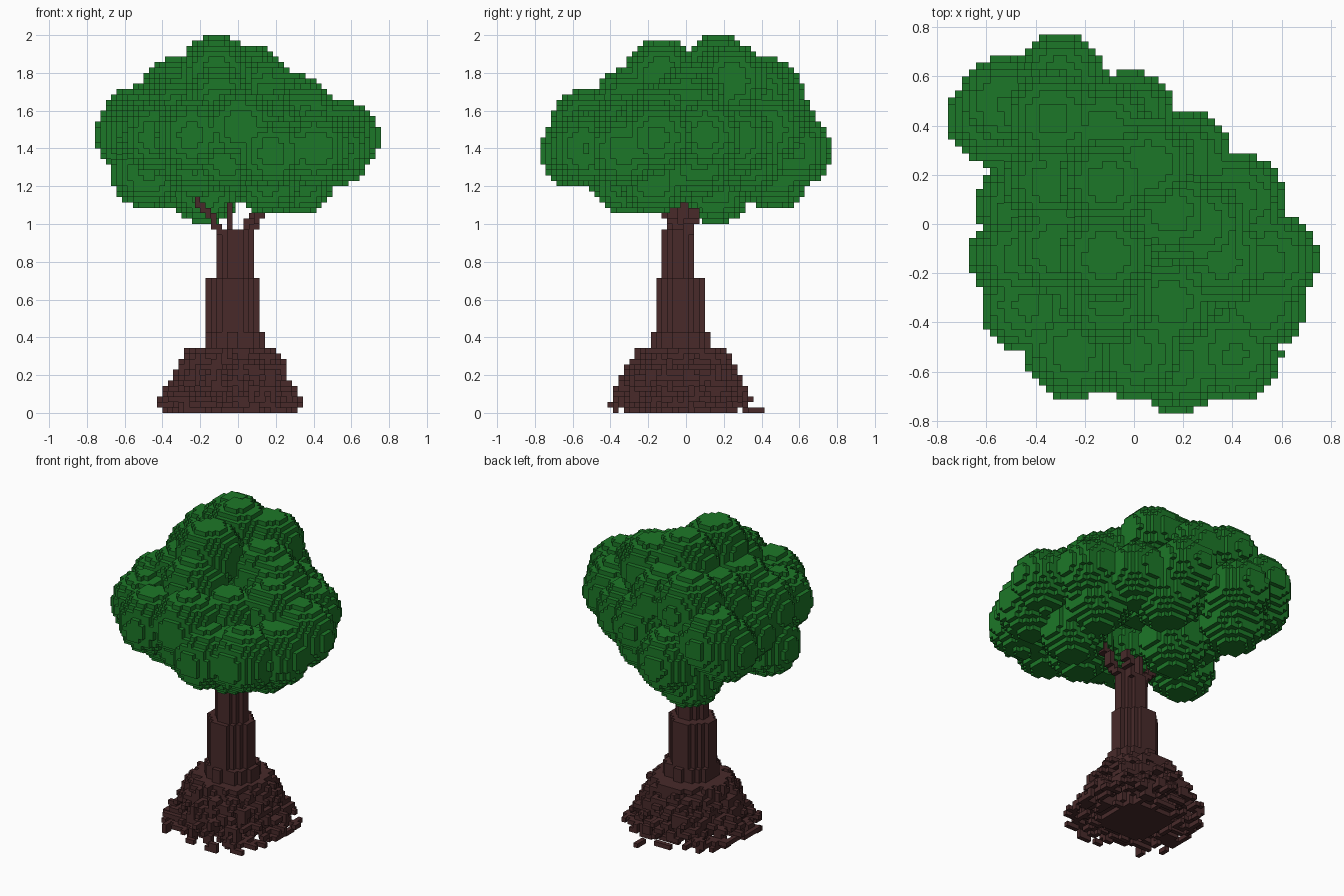
import bpy
import bmesh
import math
import random
from mathutils import Vector

random.seed(4)
S = 1 / 35  # edge length of one cube

cube = bpy.data.objects.get("Cube")
if cube:
    bpy.data.objects.remove(cube, do_unlink=True)


def make_material(name, rgb):
    mat = bpy.data.materials.new(name)
    mat.use_nodes = True
    mat.diffuse_color = (*rgb, 1)
    mat.node_tree.nodes["Principled BSDF"].inputs["Base Color"].default_value = (*rgb, 1)
    return mat


def centre(cell):
    i, j, k = cell
    return Vector((i * S, (j + 0.5) * S, (k + 0.5) * S))


def cell_at(p):
    return (round(p.x / S), math.floor(p.y / S), math.floor(p.z / S))


def ball(middle, radius):
    """Cells whose centres lie inside a sphere."""
    ci, cj, ck = cell_at(middle)
    n = math.ceil(radius / S) + 1
    box = range(-n, n + 1)
    cells = ((ci + a, cj + b, ck + c) for a in box for b in box for c in box)
    return {c for c in cells if 0 <= c[2] < 70 and (centre(c) - middle).length < radius}


def disc(k, x, y, rx, ry, power=2.0):
    """One layer of cells inside a rounded outline."""
    n = range(-18, 19)
    layer = set()
    for i in n:
        for j in n:
            p = centre((i, j, k))
            if (abs(p.x - x) / rx) ** power + (abs(p.y - y) / ry) ** power < 1:
                layer.add((i, j, k))
    return layer


def chips(k, inner, outer, count):
    """Short random strips of cells scattered over a ring in one layer."""
    strips = set()
    for _ in range(count):
        angle = random.uniform(0, math.tau)
        r = math.sqrt(random.uniform(inner ** 2, outer ** 2))
        i, j, _k = cell_at(Vector((r * math.cos(angle) - .043, r * math.sin(angle), 0)))
        di, dj = random.choice(((1, 0), (0, 1)))
        strips |= {(i + di * n, j + dj * n, k) for n in (-1, 0, 1)[:random.choice((2, 3))]}
    return strips


def build(name, cells, mat, shift=(0, 0, 0), hidden_by=frozenset()):
    """Mesh only the exposed faces of a set of cells."""
    bm = bmesh.new()
    corners = {}

    def corner(p):
        key = tuple(round(v / S * 2) for v in p)
        if key not in corners:
            corners[key] = bm.verts.new(p)
        return corners[key]

    for cell in sorted(cells):
        for axis in range(3):
            for sign in (-1, 1):
                step = [0, 0, 0]
                step[axis] = sign
                beside = tuple(a + b for a, b in zip(cell, step))
                if beside in cells or beside in hidden_by:
                    continue
                u, v = Vector(), Vector()
                u[(axis + 1) % 3] = S / 2
                v[(axis + 2) % 3] = S / 2
                mid = centre(cell) + Vector(step) * S / 2
                quad = [mid - u - v, mid + u - v, mid + u + v, mid - u + v]
                bm.faces.new([corner(p) for p in quad[::sign]])
    mesh = bpy.data.meshes.new(name)
    bm.to_mesh(mesh)
    bm.free()
    mesh.materials.append(mat)
    obj = bpy.data.objects.new(name, mesh)
    obj.location = shift
    bpy.context.collection.objects.link(obj)
    return obj


bark = make_material("dark brown bark", (0.065, 0.023, 0.023))
leaf = make_material("leaf green", (0.012, 0.185, 0.021))

# Canopy: overlapping round leaf clumps, crown first, then rim, underside and core
clumps = [
    (-.11, .17, 1.81), (-.11, -.13, 1.79), (-.33, .43, 1.69), (.06, .24, 1.76),
    (.15, .05, 1.67), (-.10, -.30, 1.64), (.27, .0, 1.62), (-.32, -.10, 1.59),
    (-.34, .17, 1.61), (-.12, .38, 1.67), (-.30, .58, 1.39), (-.57, .43, 1.47),
    (-.53, .49, 1.54), (-.48, -.14, 1.27), (-.45, -.13, 1.50), (-.43, -.33, 1.46),
    (-.45, .07, 1.42), (-.25, -.52, 1.47), (.01, -.53, 1.52), (.18, -.58, 1.38),
    (.41, -.53, 1.40), (.56, -.15, 1.46), (.51, -.33, 1.39), (.42, .10, 1.47),
    (.21, .27, 1.45), (-.02, .43, 1.50), (.36, -.15, 1.55), (-.17, .15, 1.19),
    (.16, -.30, 1.24), (.32, -.17, 1.24), (-.22, -.35, 1.34), (-.36, .47, 1.27),
    (.02, .33, 1.35), (.33, .07, 1.33), (-.05, -.42, 1.36), (.15, -.32, 1.50),
    (.0, .05, 1.50), (-.15, .30, 1.45), (-.35, .30, 1.45),
]
canopy = set()
for spot in clumps:
    canopy |= ball(Vector(spot), 0.192)

# Trunk: stepped round columns
trunk = set()
for k in range(34):
    if k < 15:
        trunk |= disc(k, -.036, -.014, .155, .145)
    elif k < 25:
        trunk |= disc(k, -.043, -.014, .136, .121)
    else:
        trunk |= disc(k, -.029, -.029, .092, .077)

# Roots: solid flare wrapped in ragged strips that thin out at the ground
roots = disc(0, -.043, 0, .18, .18, 4) | chips(0, .2, .4, 36)
for k in range(1, 12):
    reach = .412 - .018 * k
    core = reach * min(.9, .52 + .04 * k)
    roots |= disc(k, -.043, 0, core, core)
    roots |= chips(k, core, reach * .98, 74 - 3 * k)

# Branches: thin limbs reaching from the trunk top into the leaves
limbs = [
    ((.03, -.04, .92), (.11, -.07, 1.06)),
    ((.11, -.07, 1.06), (.15, -.11, 1.20)),
    ((-.07, -.05, .92), (-.20, -.10, 1.09)),
    ((-.20, -.10, 1.09), (-.26, -.10, 1.18)),
    ((-.05, -.02, .92), (-.07, -.01, 1.10)),
    ((-.02, .0, .92), (.08, .04, 1.06)),
]
branches = set()
for start, end in limbs:
    a, b = Vector(start), Vector(end)
    for t in range(31):
        i, j, k = cell_at(a.lerp(b, t / 30))
        branches |= {(i, j, k), (i, j + 1, k)}

trunk -= roots
branches -= trunk
wood_shift = (S / 2, -S / 2, 0)
build("leaf_canopy", canopy, leaf)
build("trunk", trunk, bark, wood_shift, roots)
build("roots", roots, bark, wood_shift, trunk)
build("branches", branches, bark, wood_shift, trunk)
